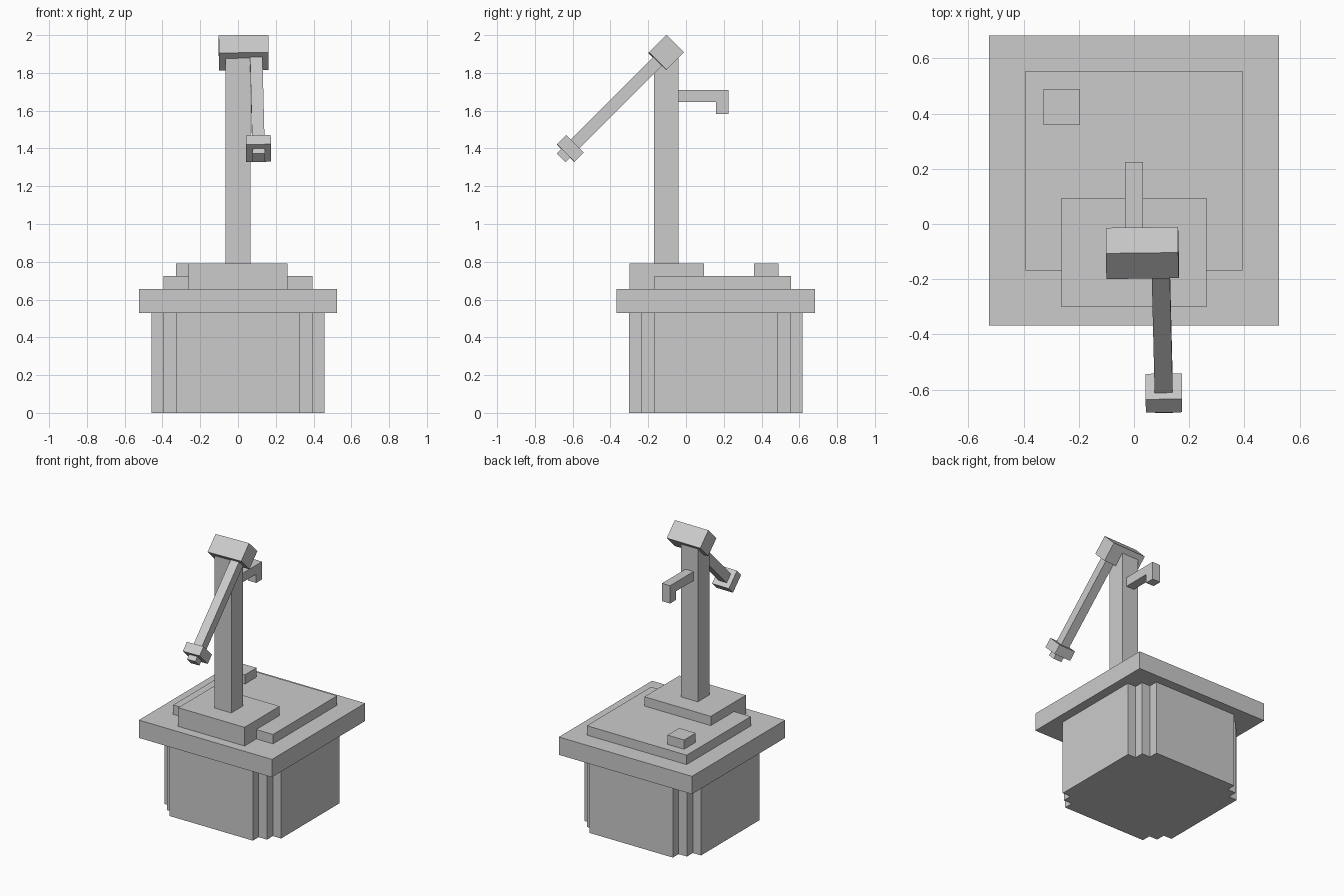
import bpy, bmesh, math
from mathutils import Matrix, Vector

if "Cube" in bpy.data.objects:
    bpy.data.objects.remove(bpy.data.objects["Cube"])

grey = bpy.data.materials.new("plain grey")
grey.diffuse_color = (0.6, 0.6, 0.6, 1)
grey.use_nodes = True
grey.node_tree.nodes["Principled BSDF"].inputs["Base Color"].default_value = grey.diffuse_color


def finish(name, bm, matrix=None):
    bmesh.ops.recalc_face_normals(bm, faces=bm.faces)
    me = bpy.data.meshes.new(name)
    bm.to_mesh(me)
    bm.free()
    me.materials.append(grey)
    ob = bpy.data.objects.new(name, me)
    bpy.context.collection.objects.link(ob)
    if matrix:
        ob.matrix_world = matrix
    return ob


def box(name, x, y, z, matrix=None):
    """Box from (min, max) ranges on each axis."""
    bm = bmesh.new()
    bmesh.ops.create_cube(bm, size=1)
    for v in bm.verts:
        v.co = Vector([(a + b) / 2 + c * (b - a) for (a, b), c in zip((x, y, z), v.co)])
    return finish(name, bm, matrix)


def prism(name, points, direction):
    """Extrude a flat outline along a direction."""
    bm = bmesh.new()
    face = bm.faces.new([bm.verts.new(p) for p in points])
    ext = bmesh.ops.extrude_face_region(bm, geom=[face])
    moved = [g for g in ext["geom"] if isinstance(g, bmesh.types.BMVert)]
    bmesh.ops.translate(bm, verts=moved, vec=direction)
    return finish(name, bm)


CY = 0.158  # centre of the well in y

# well body with stepped corners
a, b, c = 0.328, 0.394, 0.459
corner = [(c, a), (b, a), (b, b), (a, b), (a, c)]
outline = []
for sx, sy in ((1, 1), (-1, 1), (-1, -1), (1, -1)):
    pts = [(sx * x, sy * y + CY, 0) for x, y in corner]
    outline += pts if sx * sy > 0 else pts[::-1]
prism("well_body", outline, (0, 0, 0.53))

# slab and covers
box("top_slab", (-0.525, 0.525), (CY - 0.525, CY + 0.525), (0.53, 0.657))
box("cover_plate", (-0.394, 0.394), (-0.168, 0.555), (0.657, 0.724))
box("pump_plinth", (-0.262, 0.262), (-0.30, 0.095), (0.657, 0.79))
box("cover_block", (-0.328, -0.197), (0.359, 0.49), (0.724, 0.79))

# pump post and bent spout
box("pump_post", (-0.066, 0.066), (-0.169, -0.039), (0.79, 1.88))
spout = [(-0.039, 1.645), (0.159, 1.645), (0.159, 1.583), (0.225, 1.583),
         (0.225, 1.71), (-0.039, 1.71)]
prism("spout", [(-0.032, y, z) for y, z in spout], (0.064, 0, 0))

# tilted head with lever, grip and tip
tilt = (Matrix.Translation((0.03, -0.105, 1.907))
        @ Matrix.Rotation(math.radians(45), 4, 'X')
        @ Matrix.Rotation(math.radians(1), 4, 'Z'))
h, r = 0.0656, 0.0328
box("pump_head", (-2 * h, 2 * h), (-h, h), (-h, h), tilt)
box("lever_rod", (h - r, h + r), (-0.788, -h), (-r, r), tilt)
box("lever_grip", (0, 2 * h), (-0.753, -0.685), (-h, h), tilt)
